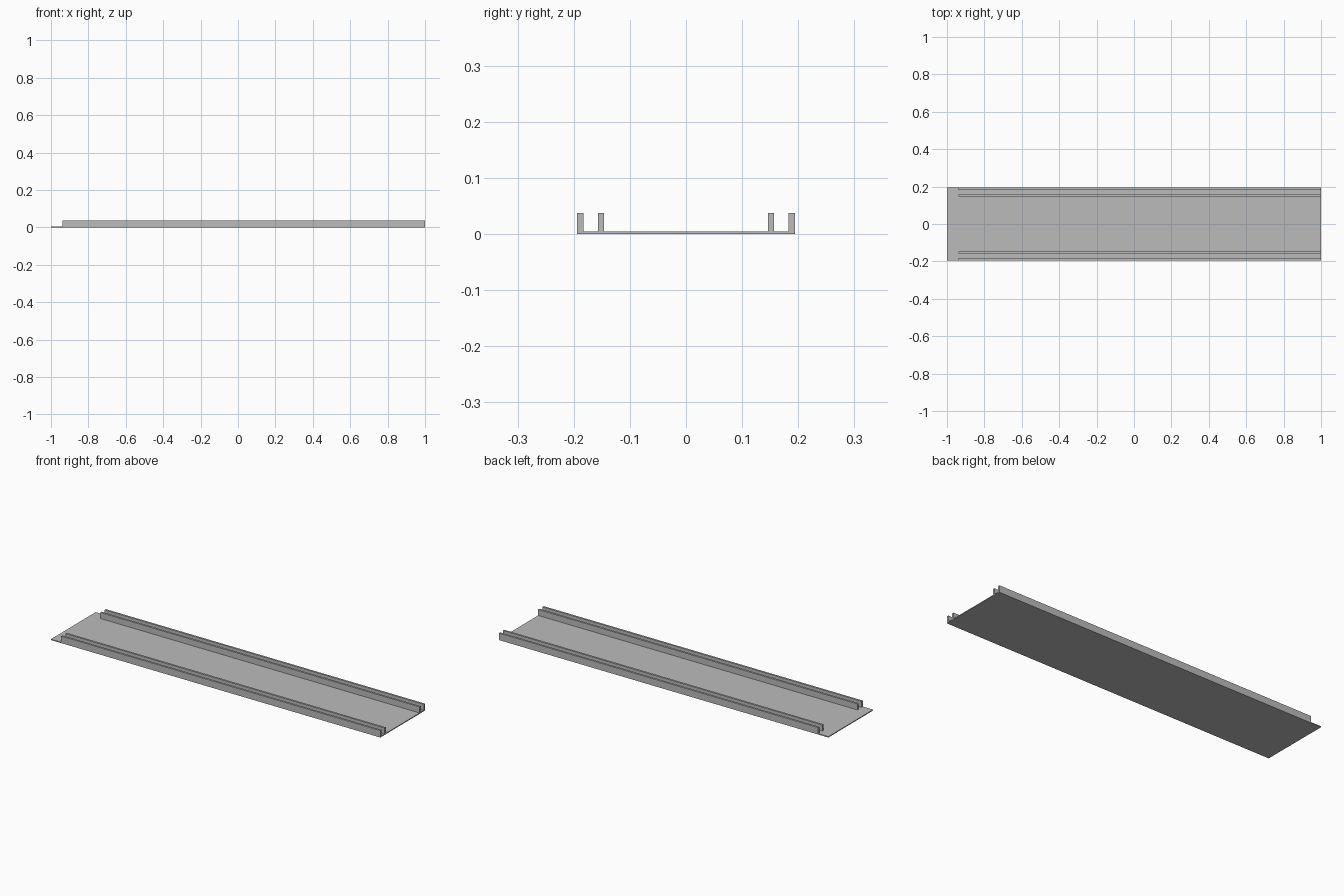
import bpy
import bmesh
from mathutils import Matrix, Vector

cube = bpy.data.objects.get("Cube")
if cube:
    bpy.data.objects.remove(cube, do_unlink=True)

GREY = (0.5, 0.5, 0.5, 1)
grey = bpy.data.materials.new("plain grey")
grey.use_nodes = True
grey.diffuse_color = GREY
grey.node_tree.nodes["Principled BSDF"].inputs["Base Color"].default_value = GREY


def box(name, low, high):
    """Flat-faced box between two opposite corners."""
    low, high = Vector(low), Vector(high)
    bm = bmesh.new()
    bmesh.ops.create_cube(bm, size=1, matrix=Matrix.Translation((low + high) / 2)
                          @ Matrix.Diagonal(high - low).to_4x4())
    mesh = bpy.data.meshes.new(name)
    bm.to_mesh(mesh)
    bm.free()
    mesh.materials.append(grey)
    obj = bpy.data.objects.new(name, mesh)
    bpy.context.collection.objects.link(obj)
    return obj


HALF_WIDTH = 0.194
PLATE_TOP = 0.005
RAIL_TOP = 0.038
RAIL_WIDTH = 0.011
RAIL_START = -0.938

# Thin base plate, with a bare lip at the right end
box("base_plate", (-1, -HALF_WIDTH, 0), (1, HALF_WIDTH, PLATE_TOP))

# A pair of upright rails along each long edge, forming two channels
for side, sign in (("front", -1), ("back", 1)):
    for place, outer in (("outer", HALF_WIDTH), ("inner", 0.157)):
        y_low, y_high = sorted((sign * outer, sign * (outer - RAIL_WIDTH)))
        box(f"{side}_{place}_rail", (RAIL_START, y_low, PLATE_TOP), (1, y_high, RAIL_TOP))
